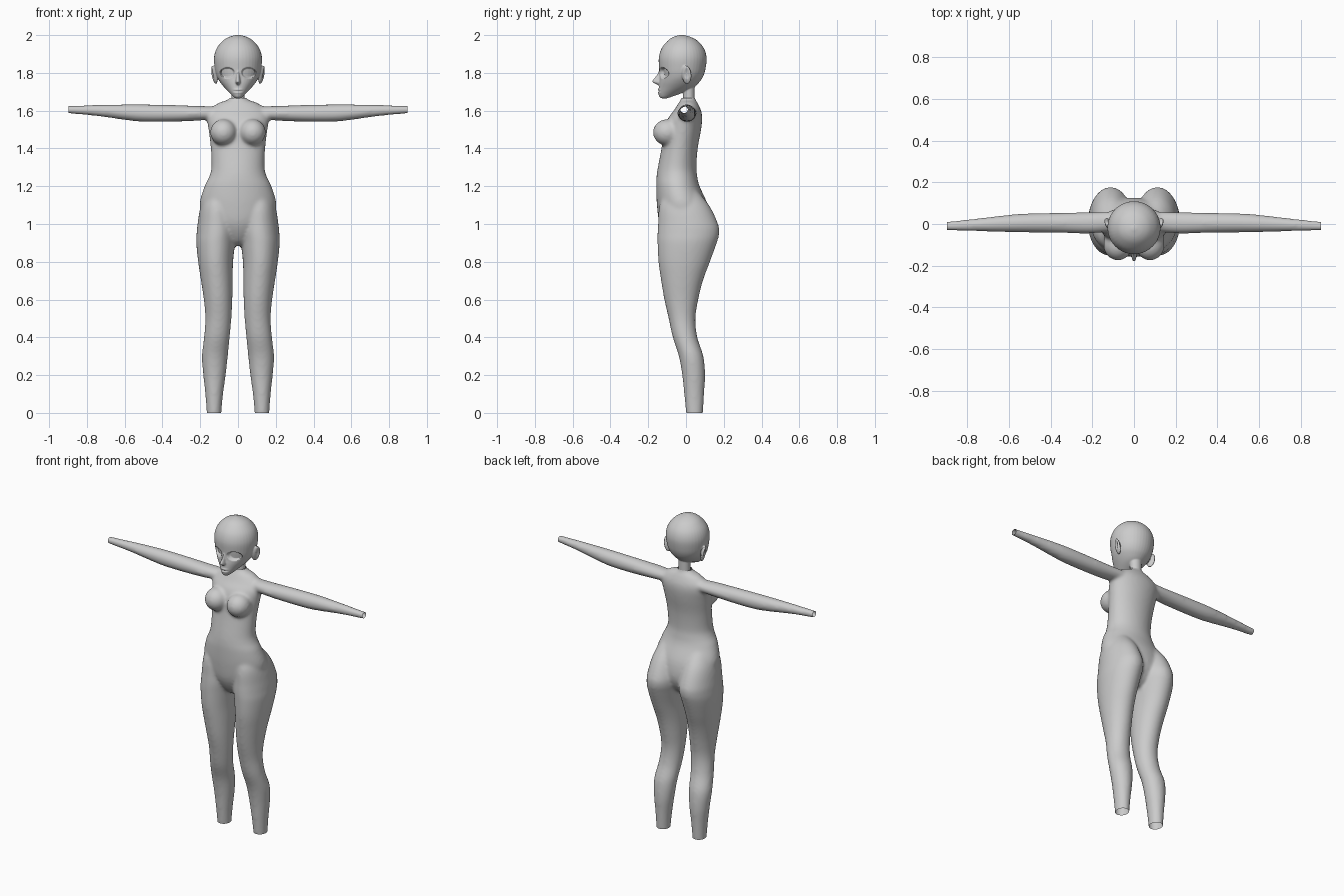
import bpy, bmesh
from math import sin, cos, pi
from mathutils import Matrix, Vector, Euler

if "Cube" in bpy.data.objects:
    bpy.data.objects.remove(bpy.data.objects["Cube"])


def spline(rows, t, steps=6):
    """Catmull-Rom interpolation through section rows."""
    i, f = divmod(t, steps)
    f /= steps
    n = len(rows) - 1
    if i >= n:
        return rows[-1]
    p = [rows[max(0, min(n, i + k))] for k in (-1, 0, 1, 2)]
    return [0.5 * (2 * b + (c - a) * f + (2 * a - 5 * b + 4 * c - d) * f * f
                   + (3 * b - a - 3 * c + d) * f ** 3) for a, b, c, d in zip(*p)]


def loft(bm, rows, axis='Z', side=1, n=40):
    """Rows: position, low/high of first cross axis, low/high of y."""
    rings = []
    for t in range((len(rows) - 1) * 6 + 1):
        p, a0, a1, b0, b1 = spline(rows, t)
        ring = []
        for k in range(n):
            u = 2 * pi * k / n
            a = (a0 + a1) / 2 + (a1 - a0) / 2 * cos(u)
            b = (b0 + b1) / 2 + (b1 - b0) / 2 * sin(u)
            ring.append(bm.verts.new((a * side, b, p) if axis == 'Z' else (p * side, b, a)))
        rings.append(ring)
    for r, s in zip(rings, rings[1:]):
        for k in range(n):
            bm.faces.new((r[k], r[(k + 1) % n], s[(k + 1) % n], s[k]))
    bm.faces.new(rings[0])
    bm.faces.new(rings[-1])


def ball(bm, centre, radii, rot=(0, 0, 0)):
    m = (Matrix.Translation(centre) @ Euler(rot).to_matrix().to_4x4()
         @ Matrix.Diagonal((*radii, 1)))
    bmesh.ops.create_uvsphere(bm, u_segments=32, v_segments=20, radius=1, matrix=m)


def fuse(name, bm, voxel, smooth, cuts, sculpt=None):
    """Blend overlapping parts into one skin, then trim the open ends."""
    bmesh.ops.recalc_face_normals(bm, faces=bm.faces)
    me = bpy.data.meshes.new(name)
    bm.to_mesh(me)
    bm.free()
    ob = bpy.data.objects.new(name, me)
    bpy.context.collection.objects.link(ob)
    rm = ob.modifiers.new("blend", 'REMESH')
    rm.mode, rm.voxel_size = 'VOXEL', voxel
    sm = ob.modifiers.new("soften", 'SMOOTH')
    sm.factor, sm.iterations = 0.5, smooth
    bpy.context.view_layer.update()
    dg = bpy.context.evaluated_depsgraph_get()
    skin = bpy.data.meshes.new_from_object(ob.evaluated_get(dg))
    ob.modifiers.clear()
    bm = bmesh.new()
    bm.from_mesh(skin)
    if sculpt:
        for v in bm.verts:
            sculpt(v.co)
    for co, no in cuts:
        bmesh.ops.bisect_plane(bm, geom=bm.verts[:] + bm.edges[:] + bm.faces[:],
                               plane_co=co, plane_no=no, clear_outer=True)
    for f in bm.faces:
        f.smooth = True
    bm.to_mesh(skin)
    bm.free()
    ob.data = skin
    return ob


# Body: torso, legs, arms, chest
torso = [(z, -w, w, f, b) for z, w, f, b in (
    (.885, .03, -.06, .05), (.92, .07, -.10, .09), (1.0, .17, -.14, .125),
    (1.1, .203, -.154, .115), (1.2, .177, -.158, .072), (1.25, .153, -.156, .06),
    (1.3, .141, -.149, .055), (1.4, .144, -.13, .062), (1.5, .156, -.115, .08),
    (1.56, .165, -.095, .086), (1.6, .155, -.065, .08), (1.64, .105, -.04, .062),
    (1.655, .06, -.03, .052), (1.67, .043, -.024, .047), (1.7, .038, -.02, .045))]
leg = [(-.05, .09, .163, .005, .088), (0, .088, .166, 0, .09), (.1, .079, .173, -.01, .096),
       (.2, .065, .184, -.02, .101), (.3, .054, .191, -.038, .092), (.4, .044, .18, -.07, .06),
       (.5, .035, .173, -.092, .05), (.6, .03, .181, -.115, .065), (.7, .028, .196, -.132, .09),
       (.8, .026, .211, -.146, .127), (.9, .015, .221, -.151, .163), (.95, .008, .219, -.151, .176),
       (1.0, .008, .214, -.148, .17), (1.1, .02, .196, -.14, .122), (1.2, .04, .15, -.10, .04)]
arm = [(.08, 1.56, 1.622, -.03, .06), (.2, 1.548, 1.625, -.045, .056), (.35, 1.541, 1.63, -.043, .054),
       (.5, 1.541, 1.633, -.041, .051), (.6, 1.551, 1.633, -.039, .044), (.75, 1.572, 1.63, -.035, .027),
       (.9, 1.585, 1.626, -.031, .011), (.95, 1.587, 1.624, -.03, .008)]
bm = bmesh.new()
loft(bm, torso)
for s in (-1, 1):
    loft(bm, leg, 'Z', s)
    loft(bm, arm, 'X', s)
    ball(bm, (s * .077, -.10, 1.485), (.07, .075, .07))
fuse("body", bm, .009, 10, [((0, 0, 0), (0, 0, -1)), ((.898, 0, 0), (1, 0, 0)),
                            ((-.898, 0, 0), (-1, 0, 0)), ((0, 0, 1.668), (0, 0, 1))])

# Head: skull, neck stub, nose, ears
skull = [(z, -w, w, f, b) for z, w, f, b in (
    (1.664, .01, -.125, -.105), (1.672, .023, -.14, -.08), (1.69, .041, -.146, -.03),
    (1.72, .07, -.144, .035), (1.75, .094, -.142, .07), (1.78, .111, -.139, .09),
    (1.82, .122, -.142, .103), (1.88, .127, -.144, .109), (1.93, .113, -.129, .095),
    (1.97, .08, -.097, .061), (1.991, .045, -.066, .022), (2.001, .008, -.03, -.015))]
neck = [(z, -w, w, -.016, .046) for z, w in ((1.62, .036), (1.68, .035), (1.75, .037))]
nose = [(z, -w, w, f, -.10) for z, w, f in (
    (1.733, .007, -.143), (1.748, .014, -.172), (1.757, .013, -.179),
    (1.79, .009, -.154), (1.825, .007, -.138))]


def face_detail(co):
    """Press in eye sockets, mouth line and ear bowls."""
    ax = abs(co.x)
    if co.y < -.06:
        up = .024 if co.z > 1.803 else .03
        r = (((ax - .056) / .036) ** 2 + ((co.z - 1.803) / up) ** 2) ** .5
        k = max(0, min(1, (1.08 - r) / .2))
        co.y += .022 * k * k * (3 - 2 * k)
        if ax < .03:
            d = co.z - 1.703
            fade = 1 - (ax / .03) ** 2
            co.y += fade * (.006 * max(0, 1 - abs(d) / .004)
                            - .004 * max(0, 1 - abs(abs(d) - .008) / .008))
    r = ((co.y - .004) / .014) ** 2 + ((co.z - 1.797) / .03) ** 2
    if ax > .115 and r < 1:
        co.x -= .008 * (1 - r) * (1 if co.x > 0 else -1)


bm = bmesh.new()
for rows in (skull, neck, nose):
    loft(bm, rows)
for s in (-1, 1):
    ball(bm, (s * .125, .003, 1.79), (.012, .027, .05), (0, s * .2, -s * .35))
fuse("head", bm, .004, 4, [((0, 0, 1.662), (0, 0, -1))], face_detail)
